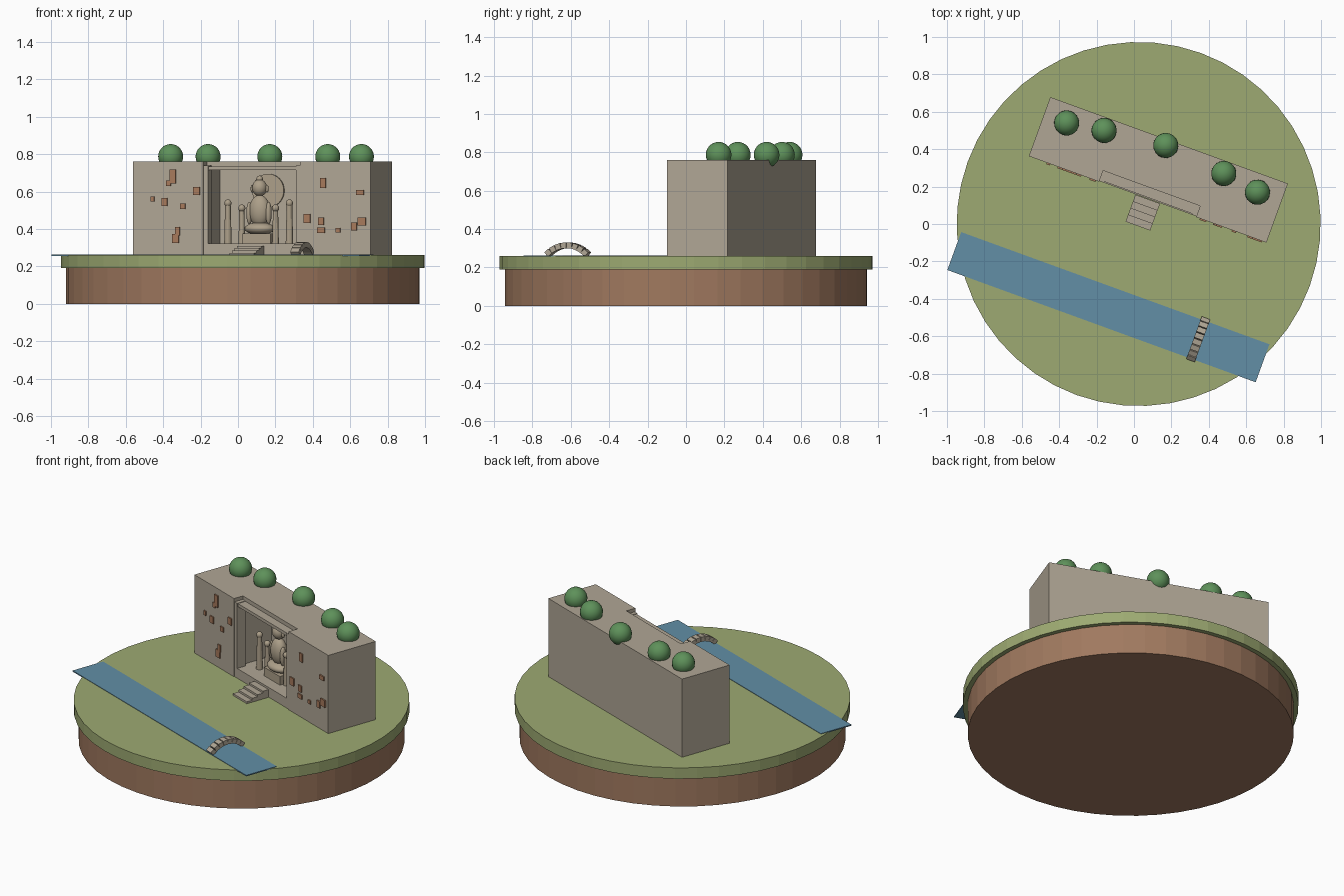
import bpy, bmesh, math
from mathutils import Matrix, Vector

cube = bpy.data.objects.get("Cube")
if cube:
    bpy.data.objects.remove(cube)

# Whole site is turned a little on its round base
SITE = Matrix.Translation((0.025, 0, 0)) @ Matrix.Rotation(math.radians(-20), 4, 'Z')
GROUND, TOP = 0.26, 0.76
FLOOR = 0.322


def material(name, rgb):
    lin = [(c / 255 / 12.92) if c < 11 else ((c / 255 + 0.055) / 1.055) ** 2.4 for c in rgb]
    m = bpy.data.materials.new(name)
    m.use_nodes = True
    m.diffuse_color = (*lin, 1)
    m.node_tree.nodes["Principled BSDF"].inputs["Base Color"].default_value = (*lin, 1)
    return m


GRASS = material("grass green", (157, 170, 114))
SOIL = material("soil brown", (160, 121, 95))
STONE = material("cliff stone", (176, 166, 149))
CARVED = material("carved stone", (172, 159, 137))
RUST = material("rust patch", (168, 122, 92))
WATER = material("river blue", (98, 143, 166))
LEAF = material("shrub green", (94, 145, 90))


def finish(name, bm, mat, smooth=False):
    bm.transform(SITE)
    me = bpy.data.meshes.new(name)
    bm.to_mesh(me)
    bm.free()
    me.materials.append(mat)
    for p in me.polygons:
        p.use_smooth = smooth
    ob = bpy.data.objects.new(name, me)
    bpy.context.collection.objects.link(ob)
    return ob


def box(name, lo, hi, mat):
    lo, hi = Vector(lo), Vector(hi)
    bm = bmesh.new()
    size = Matrix.Diagonal((*(hi - lo), 1))
    bmesh.ops.create_cube(bm, size=1, matrix=Matrix.Translation((lo + hi) / 2) @ size)
    return finish(name, bm, mat)


def ball(name, at, radii, mat):
    bm = bmesh.new()
    m = Matrix.Translation(at) @ Matrix.Diagonal((*radii, 1))
    bmesh.ops.create_uvsphere(bm, u_segments=24, v_segments=14, radius=1, matrix=m)
    return finish(name, bm, mat, True)


def drum(name, at, r1, r2, depth, mat, sides=16, tilt=0):
    bm = bmesh.new()
    m = Matrix.Translation(at) @ Matrix.Rotation(tilt, 4, 'X')
    bmesh.ops.create_cone(bm, cap_ends=True, segments=sides, radius1=r1, radius2=r2,
                          depth=depth, matrix=m)
    return finish(name, bm, mat)


# Round base and river
drum("soil_base", (0, 0, 0.095), 0.945, 0.945, 0.19, SOIL, 48)
drum("grass_disc", (0, 0, 0.225), 0.973, 0.973, 0.07, GRASS, 48)
box("river", (-0.877, -0.581, 0.256), (0.877, -0.365, 0.263), WATER)

# Cliff around an open niche
W, N, FRONT, RECESS, BACK = 0.676, 0.276, 0.14, 0.203, 0.406
box("cliff_right", (-W, FRONT, GROUND), (-N, 0.476, TOP), STONE)
box("cliff_left", (N, FRONT, GROUND), (W, 0.476, TOP), STONE)
box("cliff_back", (-N, BACK, GROUND), (N, 0.476, TOP), STONE)
box("niche_roof", (-N, RECESS, 0.735), (N, BACK, TOP), STONE)
box("niche_floor", (-N, FRONT + 0.004, GROUND), (N, BACK, FLOOR), STONE)
box("lintel", (-N, FRONT + 0.01, 0.715), (N, RECESS, 0.735), STONE)
for side, s in (("right", -1), ("left", 1)):
    a, b = sorted((s * N, s * 0.25))
    box("jamb_" + side, (a, FRONT + 0.004, FLOOR), (b, RECESS, 0.738), STONE)

# Stairs up to the niche
for i in range(4):
    y = -0.012 + 0.038 * i
    box(f"step_{i + 1}", (-0.07, y, GROUND), (0.07, y + 0.04, GROUND + 0.0125 * (i + 1)), STONE)

# Weathered patches on the cliff face: centre, height, width, tallness
for i, (x, z, w, h) in enumerate((
        (-.448, .68, .033, .075), (-.471, .645, .025, .03), (-.312, .602, .035, .043),
        (-.563, .559, .02, .027), (-.494, .543, .033, .043), (-.391, .521, .027, .03),
        (-.42, .388, .027, .045), (-.431, .35, .037, .048), (.407, .645, .033, .053),
        (.618, .596, .043, .027), (.316, .457, .037, .048), (.396, .442, .03, .04),
        (.396, .393, .043, .027), (.492, .393, .025, .022), (.584, .414, .032, .043),
        (.629, .44, .045, .045))):
    box(f"rust_patch_{i + 1}", (x - w / 2, FRONT - 0.008, z - h / 2),
        (x + w / 2, FRONT + 0.001, z + h / 2), RUST)

# Seated statue on its throne
V = 0.265
box("throne", (-0.08, V - 0.05, FLOOR), (0.08, V + 0.06, 0.377), CARVED)
ball("folded_legs", (0, V, 0.402), (0.083, 0.06, 0.033), CARVED)
ball("torso", (0, V, 0.497), (0.058, 0.045, 0.085), CARVED)
ball("head", (0, V, 0.62), (0.04, 0.04, 0.045), CARVED)
ball("hair_knot", (0, V, 0.667), (0.018, 0.018, 0.018), CARVED)
for side, s in (("right", -1), ("left", 1)):
    ball("ear_" + side, (s * 0.042, V, 0.615), (0.009, 0.01, 0.02), CARVED)
    ball("arm_" + side, (s * 0.055, V - 0.01, 0.485), (0.016, 0.02, 0.06), CARVED)

# Halo on the back wall
drum("halo", (0, BACK - 0.005, 0.605), 0.09, 0.09, 0.012, CARVED, 32, math.pi / 2)

# Attendants either side
for side, s in (("right", -1), ("left", 1)):
    for name, x, top, r in (("outer", 0.175, 0.53, 0.02), ("inner", 0.096, 0.503, 0.018)):
        drum(f"{name}_attendant_{side}", (s * x, V - 0.015, (FLOOR + top) / 2), r, r * 0.75,
             top - FLOOR, CARVED)
        ball(f"{name}_attendant_head_{side}", (s * x, V - 0.015, top + 0.008),
             (0.019, 0.019, 0.02), CARVED)

# Shrubs on the cliff top
to_local = SITE.inverted()
for i, (x, y) in enumerate(((-.36, .54), (-.16, .5), (.17, .42), (.48, .27), (.66, .17))):
    p = to_local @ Vector((x, y, 0.787))
    ball(f"shrub_{i + 1}", p, (0.067, 0.067, 0.067), LEAF)

# Arched bridge of separate blocks
for i in range(8):
    a = math.radians(-42 + 12 * i)
    bm = bmesh.new()
    m = (Matrix.Translation((0.51, -0.47, 0.165)) @ Matrix.Rotation(a, 4, 'X')
         @ Matrix.Translation((0, 0, 0.15)) @ Matrix.Diagonal((0.048, 0.029, 0.03, 1)))
    bmesh.ops.create_cube(bm, size=1, matrix=m)
    finish(f"bridge_block_{i + 1}", bm, STONE)
